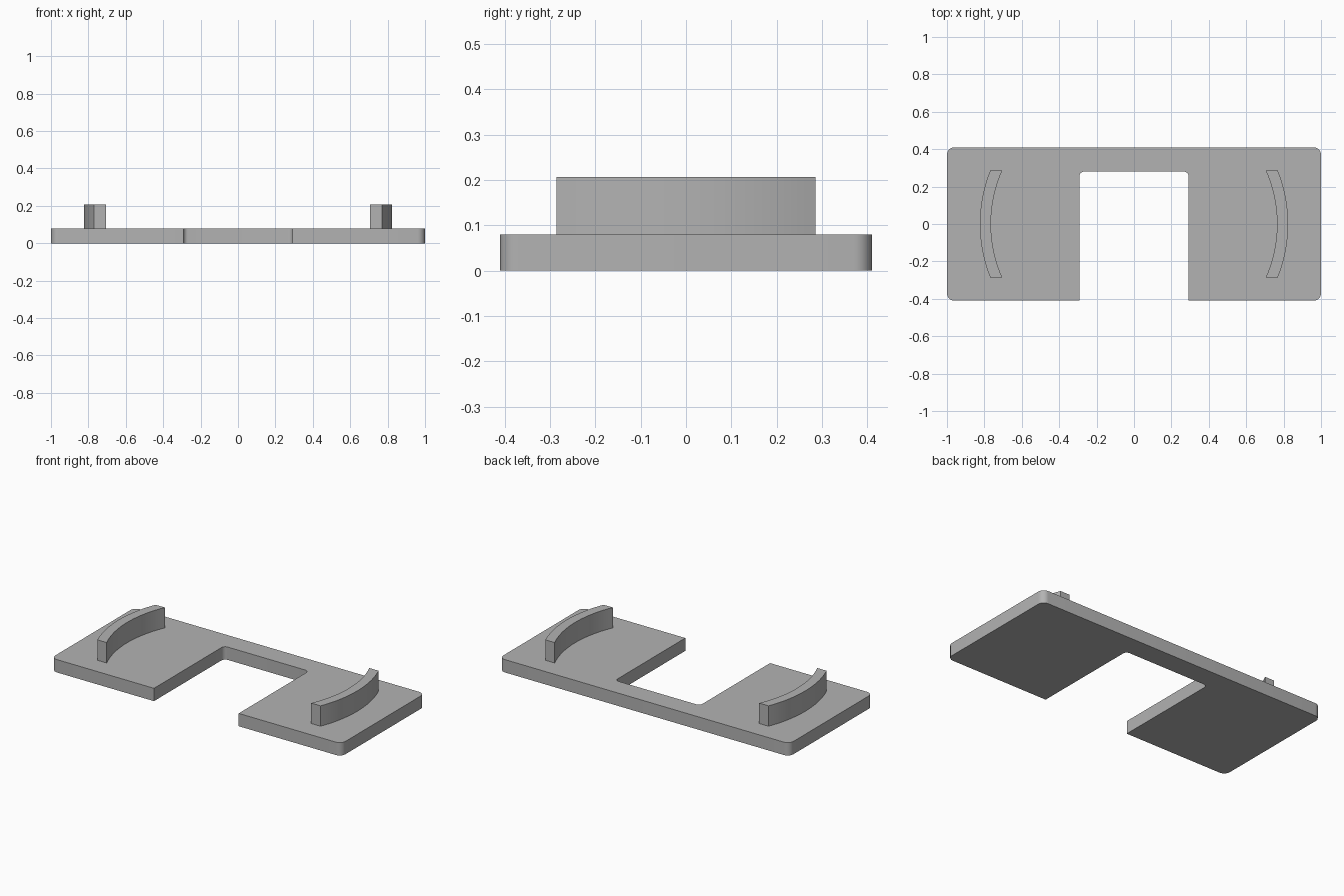
import bpy, bmesh, math

cube = bpy.data.objects.get("Cube")
if cube:
    bpy.data.objects.remove(cube, do_unlink=True)

grey = bpy.data.materials.new("plain_grey")
grey.use_nodes = True
colour = (0.45, 0.45, 0.45, 1)
grey.diffuse_color = colour
grey.node_tree.nodes["Principled BSDF"].inputs["Base Color"].default_value = colour


def fillet(cx, cy, radius, start, sweep, steps=8):
    """Points along a rounded corner, angles in degrees."""
    angles = [math.radians(start + sweep * i / steps) for i in range(steps + 1)]
    return [(cx + radius * math.cos(a), cy + radius * math.sin(a)) for a in angles]


def extrude_outline(name, outline, bottom, top):
    """Solid prism from a flat outline."""
    bm = bmesh.new()
    face = bm.faces.new([bm.verts.new((x, y, bottom)) for x, y in outline])
    result = bmesh.ops.extrude_face_region(bm, geom=[face])
    verts = [v for v in result["geom"] if isinstance(v, bmesh.types.BMVert)]
    bmesh.ops.translate(bm, verts=verts, vec=(0, 0, top - bottom))
    bmesh.ops.recalc_face_normals(bm, faces=bm.faces)
    mesh = bpy.data.meshes.new(name)
    bm.to_mesh(mesh)
    bm.free()
    mesh.materials.append(grey)
    obj = bpy.data.objects.new(name, mesh)
    bpy.context.collection.objects.link(obj)
    bpy.ops.object.select_all(action="DESELECT")
    obj.select_set(True)
    bpy.context.view_layer.objects.active = obj
    bpy.ops.object.shade_smooth_by_angle(angle=math.radians(30))
    return obj


# Base plate: rounded outer corners and a notch open to the front
HALF_X, HALF_Y, CORNER = 1.0, 0.41, 0.04
NOTCH_X, NOTCH_Y, INNER = 0.292, 0.28, 0.025
THICK = 0.08
right_half = [(NOTCH_X, -HALF_Y)]
right_half += fillet(HALF_X - CORNER, CORNER - HALF_Y, CORNER, -90, 90)
right_half += fillet(HALF_X - CORNER, HALF_Y - CORNER, CORNER, 0, 90)
notch_corner = fillet(NOTCH_X - INNER, NOTCH_Y - INNER, INNER, 90, -90)
mirrored = [(-x, y) for x, y in reversed(right_half)]
mirrored_notch = [(-x, y) for x, y in reversed(notch_corner)]
extrude_outline("base_plate", right_half + mirrored + mirrored_notch + notch_corner,
                0, THICK)

# Curved ribs: concentric arcs cut off square at both ends
CENTRE, INSIDE, OUTSIDE, HALF_RIB = 0.058, 0.707, 0.766, 0.286


def rib_arc(radius):
    half = math.degrees(math.asin(HALF_RIB / radius))
    return fillet(CENTRE, 0, radius, -half, 2 * half, 20)


rib = rib_arc(OUTSIDE) + rib_arc(INSIDE)[::-1]
for side, sign in (("left", 1), ("right", -1)):
    extrude_outline(side + "_curved_rib", [(sign * x, y) for x, y in rib], THICK, 0.207)
